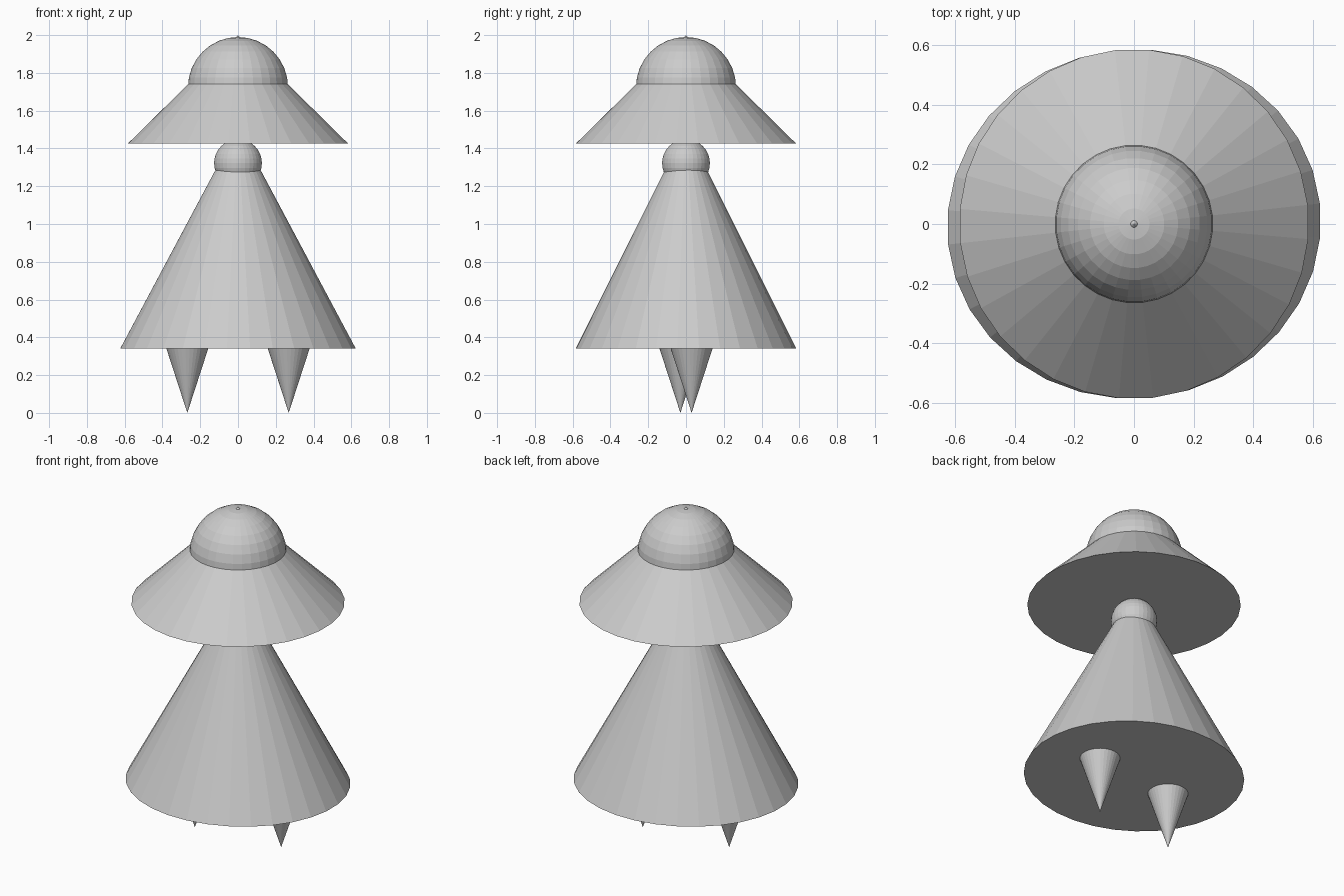
import bpy
from math import radians, pi, cos, sin

if "Cube" in bpy.data.objects:
    bpy.data.objects.remove(bpy.data.objects["Cube"])

TURN = radians(6.3)  # whole figure is turned slightly about z


def cone(name, x, y, base_z, tip_z, rx, ry):
    """Closed 32-sided pointed cone; the tip may lie below the base."""
    h = abs(tip_z - base_z)
    bpy.ops.mesh.primitive_cone_add(
        vertices=32, radius1=1, radius2=0, depth=h,
        location=(x, y, (base_z + tip_z) / 2),
        rotation=(pi if tip_z < base_z else 0, 0, TURN))
    ob = bpy.context.object
    ob.name = name
    ob.scale = (rx, ry, 1)
    return ob


def ball(name, z, r):
    bpy.ops.mesh.primitive_uv_sphere_add(
        segments=32, ring_count=16, radius=r,
        location=(0, 0, z), rotation=(0, 0, TURN))
    bpy.context.object.name = name


# Body: slightly oval cone whose tip is hidden under the hat
cone("body", 0, 0, 0.34, 1.51, 0.627, 0.585)

# Head
ball("head", 1.322, 0.127)

# Hat: full cone brim with a dome; the brim's tip just pokes through
cone("hat_brim", 0, 0, 1.425, 2.0, 0.586, 0.586)
ball("hat_dome", 1.724, 0.266)

# Feet: spikes pointing down, bases sunk into the body
for name, side in (("right_foot", 1), ("left_foot", -1)):
    cone(name, side * 0.27 * cos(TURN), side * 0.27 * sin(TURN),
         0.42, 0.0, 0.137, 0.137)
